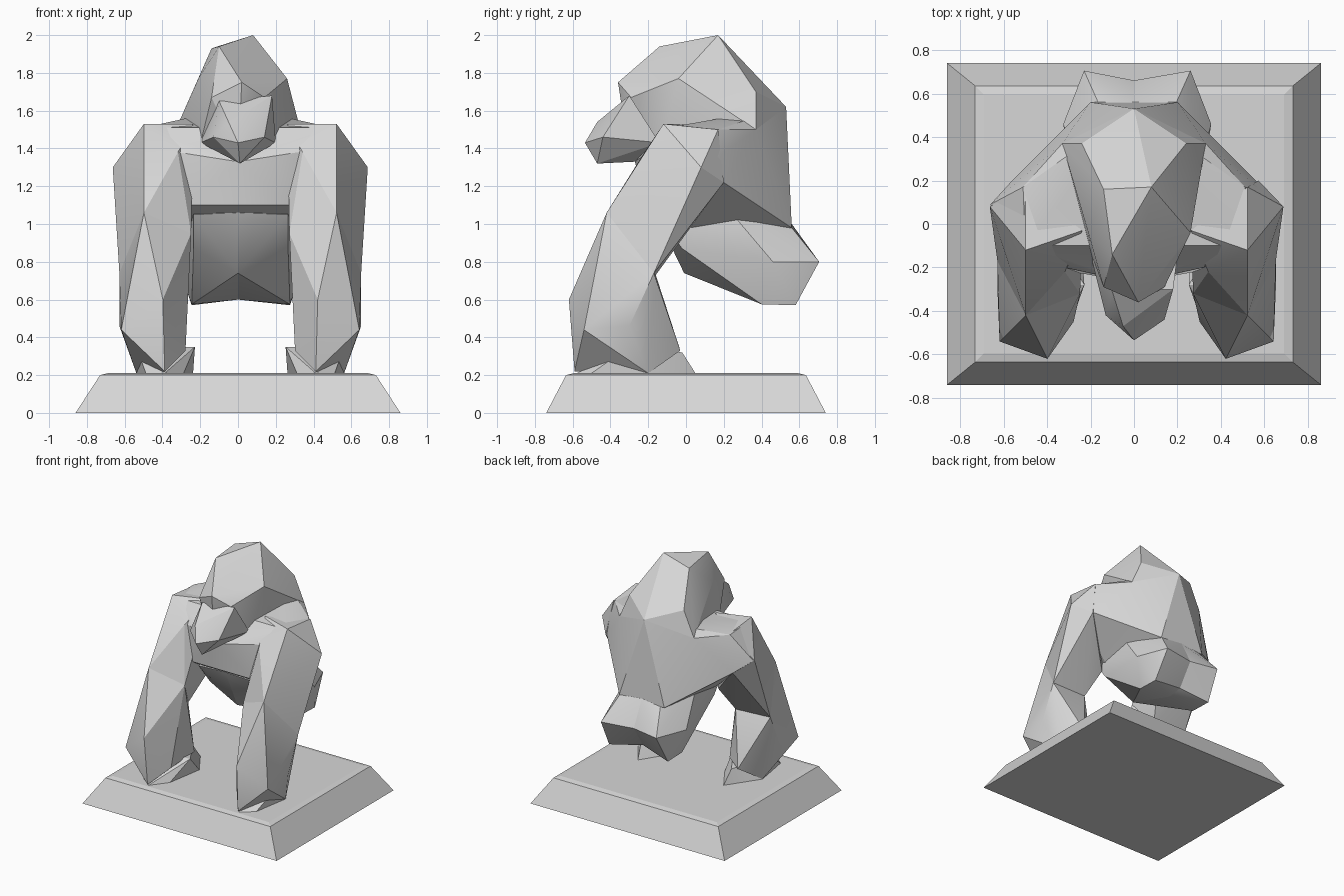
import bpy
import bmesh
import math

grey = bpy.data.materials.new("stone_grey")
grey.diffuse_color = (0.68, 0.68, 0.68, 1)


def both(*points):
    """Return the points together with their mirror images across x."""
    return [(s * x, y, z) for s in (1, -1) for x, y, z in points]


def hull(name, points, smooth=True):
    """Make a faceted solid wrapped around a few corner points."""
    bm = bmesh.new()
    for p in points:
        bm.verts.new(p)
    bmesh.ops.convex_hull(bm, input=bm.verts)
    loose = [v for v in bm.verts if not v.link_faces]
    bmesh.ops.delete(bm, geom=loose, context='VERTS')
    bmesh.ops.dissolve_limit(bm, angle_limit=0.01, verts=bm.verts, edges=bm.edges)
    bmesh.ops.recalc_face_normals(bm, faces=bm.faces)
    mesh = bpy.data.meshes.new(name)
    bm.to_mesh(mesh)
    bm.free()
    mesh.materials.append(grey)
    obj = bpy.data.objects.new(name, mesh)
    bpy.context.collection.objects.link(obj)
    if smooth:
        bpy.ops.object.select_all(action='DESELECT')
        obj.select_set(True)
        bpy.context.view_layer.objects.active = obj
        bpy.ops.object.shade_smooth_by_angle(angle=math.radians(25))
    return obj


# Plinth: tapered block with a thin chamfer around its top
hull("plinth", [(sx * x, sy * y, z)
                for x, y, z in ((0.86, 0.74, 0), (0.73, 0.635, 0.2), (0.69, 0.595, 0.21))
                for sx in (-1, 1) for sy in (-1, 1)], smooth=False)

# Head, running back into the neck hump
hull("head", [(0.08, 0.17, 2.0), (-0.14, 0.16, 1.93), (-0.1, -0.14, 1.94),
              (0.26, -0.04, 1.77), (-0.21, -0.04, 1.77),
              (0.02, -0.36, 1.75), (0.0, -0.3, 1.36), (0, 0.53, 1.62)]
     + both((0.14, -0.29, 1.67), (0.2, -0.13, 1.42),
            (0.24, 0.37, 1.7), (0.33, 0.37, 1.5)))

# Muzzle with the jaw
hull("muzzle", [(-0.1, -0.31, 1.65), (0.18, -0.3, 1.68), (0.14, -0.44, 1.46),
                (-0.13, -0.42, 1.46), (-0.05, -0.47, 1.54), (0.0, -0.535, 1.43),
                (0.01, -0.47, 1.32), (0, -0.27, 1.33)]
     + both((0.2, -0.14, 1.43)))

# Torso: chest, shoulder girdle and back
hull("torso", [(0, -0.27, 1.33), (0, 0.53, 1.62)]
     + both((0.32, -0.2, 1.38), (0.28, -0.22, 1.1), (0.27, 0.0, 0.96),
            (0.51, 0.17, 1.5), (0.26, -0.03, 1.52), (0.5, -0.1, 1.51),
            (0.56, 0.2, 1.22), (0.66, 0.09, 1.3),
            (0.33, 0.37, 1.5), (0.2, 0.56, 0.98), (0.27, 0.17, 1.08)))

# Hips: two rump lobes meeting in a shallow centre crease
for side, s in (("left", -1), ("right", 1)):
    hull(side + "_hip",
         [(0, -0.01, 0.74), (0, 0.42, 0.6), (0, 0.66, 0.8), (0, 0.54, 0.62),
          (0, 0.56, 1.0), (0, -0.16, 1.06)]
         + [(s * x + 0.015, y, z) for x, y, z in (
             (0.25, -0.16, 1.05), (0.25, -0.02, 0.87), (0.26, 0.18, 1.13),
             (0.18, 0.56, 0.98), (0.245, 0.705, 0.8), (0.34, 0.46, 0.8),
             (0.26, 0.58, 0.57), (0.26, 0.4, 0.575))])

# Arms: upper arm, and a forearm flowing into the knuckled hand, on each side
joint = [(0.51, -0.42, 1.06), (0.26, -0.32, 0.95), (0.64, -0.17, 0.74),
         (0.34, -0.16, 0.73)]
for side, s in (("left", -1), ("right", 1)):
    def arm(part, points):
        hull(side + "_" + part, [(s * x + 0.012, y, z) for x, y, z in points])

    arm("upper_arm", joint + [(0.51, -0.12, 1.53), (0.25, -0.03, 1.53),
                              (0.51, 0.17, 1.5), (0.675, 0.08, 1.3),
                              (0.33, -0.22, 1.38), (0.56, 0.2, 1.22),
                              (0.27, -0.04, 0.92)])
    arm("forearm", joint + [(0.41, -0.62, 0.6), (0.63, -0.54, 0.44),
                            (0.4, -0.59, 0.22), (0.29, -0.45, 0.33),
                            (0.64, -0.3, 0.46), (0.55, -0.2, 0.21),
                            (0.45, -0.03, 0.33), (0.3, -0.14, 0.34)])
    arm("hand", [(0.24, -0.28, 0.35), (0.25, -0.15, 0.21), (0.3, -0.45, 0.21),
                 (0.55, -0.2, 0.21), (0.38, 0.05, 0.21), (0.4, -0.02, 0.32),
                 (0.5, -0.5, 0.21), (0.4, -0.58, 0.21), (0.55, -0.3, 0.35)])
